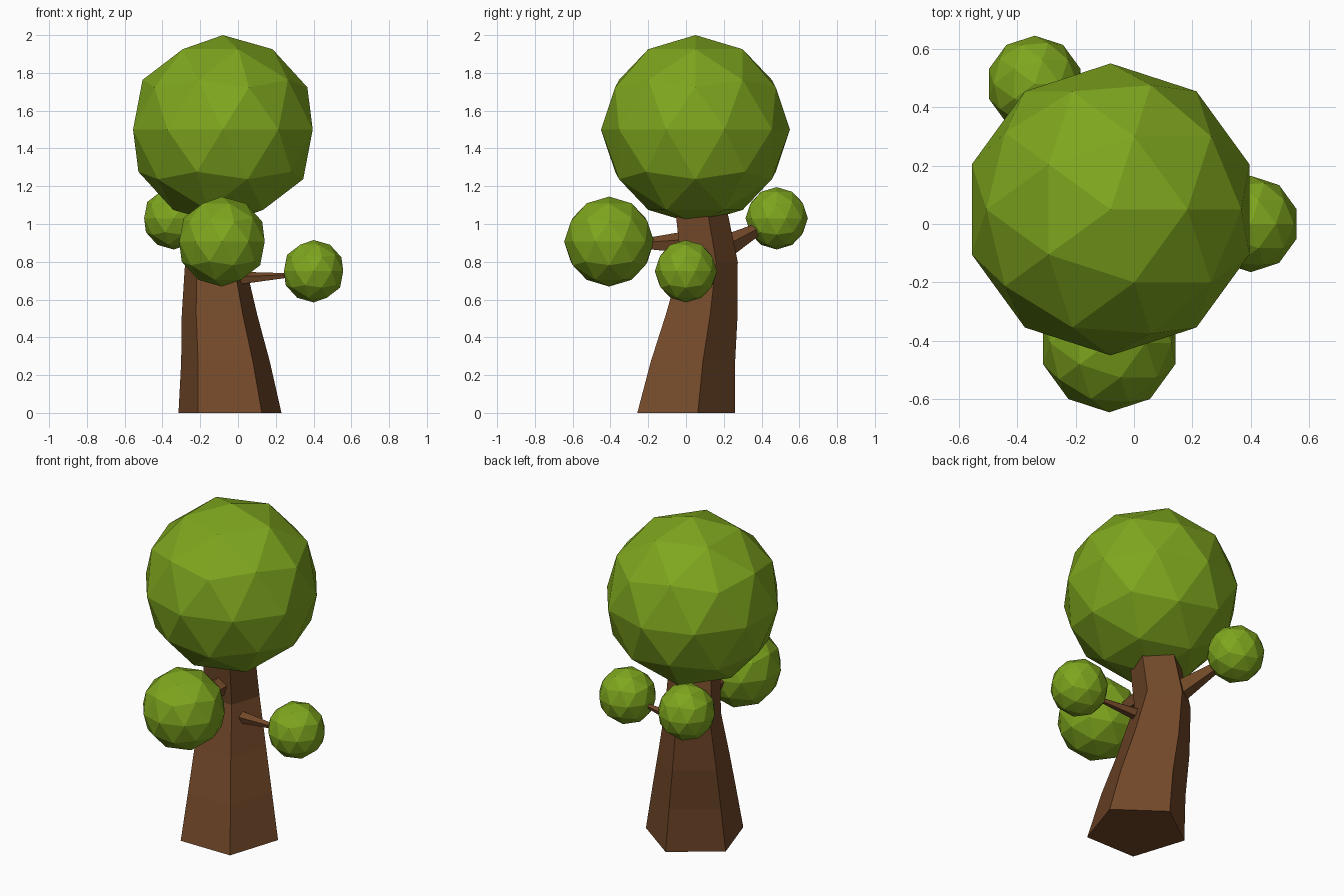
import bpy, bmesh, math
from mathutils import Vector

if "Cube" in bpy.data.objects:
    bpy.data.objects.remove(bpy.data.objects["Cube"])


def material(name, color):
    m = bpy.data.materials.new(name)
    m.diffuse_color = color
    m.use_nodes = True
    m.node_tree.nodes["Principled BSDF"].inputs["Base Color"].default_value = m.diffuse_color
    return m


bark = material("bark", (0.17, 0.066, 0.022, 1))
leaf = material("leaf", (0.21, 0.38, 0.013, 1))


def add_object(name, bm, mat):
    bmesh.ops.recalc_face_normals(bm, faces=bm.faces)
    mesh = bpy.data.meshes.new(name)
    bm.to_mesh(mesh)
    bm.free()
    mesh.materials.append(mat)
    obj = bpy.data.objects.new(name, mesh)
    bpy.context.collection.objects.link(obj)
    return obj


def foliage(name, center, radius):
    bm = bmesh.new()
    bmesh.ops.create_icosphere(bm, subdivisions=2, radius=radius)
    bmesh.ops.translate(bm, verts=bm.verts, vec=center)
    add_object(name, bm, leaf)


def loft(name, rings):
    # bridge a list of five-point rings and cap both ends
    bm = bmesh.new()
    loops = [[bm.verts.new(p) for p in ring] for ring in rings]
    for a, b in zip(loops, loops[1:]):
        for i in range(5):
            j = (i + 1) % 5
            bm.faces.new((a[i], a[j], b[j], b[i]))
    bm.faces.new(loops[0])
    bm.faces.new(loops[-1])
    add_object(name, bm, bark)


def pentagon(r):
    return [Vector((r * math.cos(a), r * math.sin(a), 0))
            for a in (math.radians(90 + 72 * i) for i in range(5))]


def branch(name, start, end, r0, r1):
    start, end = Vector(start), Vector(end)
    rot = (end - start).to_track_quat('Z', 'Y')
    loft(name, [[c + rot @ p for p in pentagon(r)]
                for c, r in ((start, r0), (end, r1))])


# Curved, tapering five-sided trunk: centre x, y, z and radius
trunk = [(-0.0425, -0.026, 0.0, 0.2865), (-0.066, 0.013, 0.27, 0.247),
         (-0.098, 0.063, 0.52, 0.21), (-0.122, 0.108, 0.80, 0.166),
         (-0.105, 0.062, 1.10, 0.15)]
loft("trunk", [[Vector((x, y, z)) + p for p in pentagon(r)]
               for x, y, z, r in trunk])

# Tapering branches
branch("right_branch", (-0.05, 0.04, 0.707), (0.32, 0.0, 0.73), 0.042, 0.008)
branch("back_branch", (-0.14, 0.12, 0.83), (-0.32, 0.45, 1.01), 0.08, 0.02)
branch("front_branch", (-0.11, 0.05, 0.90), (-0.087, -0.35, 0.89), 0.07, 0.012)

# Faceted foliage balls
foliage("crown", (-0.08, 0.05, 1.5), 0.5)
foliage("front_foliage", (-0.085, -0.407, 0.907), 0.238)
foliage("right_foliage", (0.4, 0.0, 0.75), 0.165)
foliage("back_foliage", (-0.34, 0.48, 1.03), 0.165)
